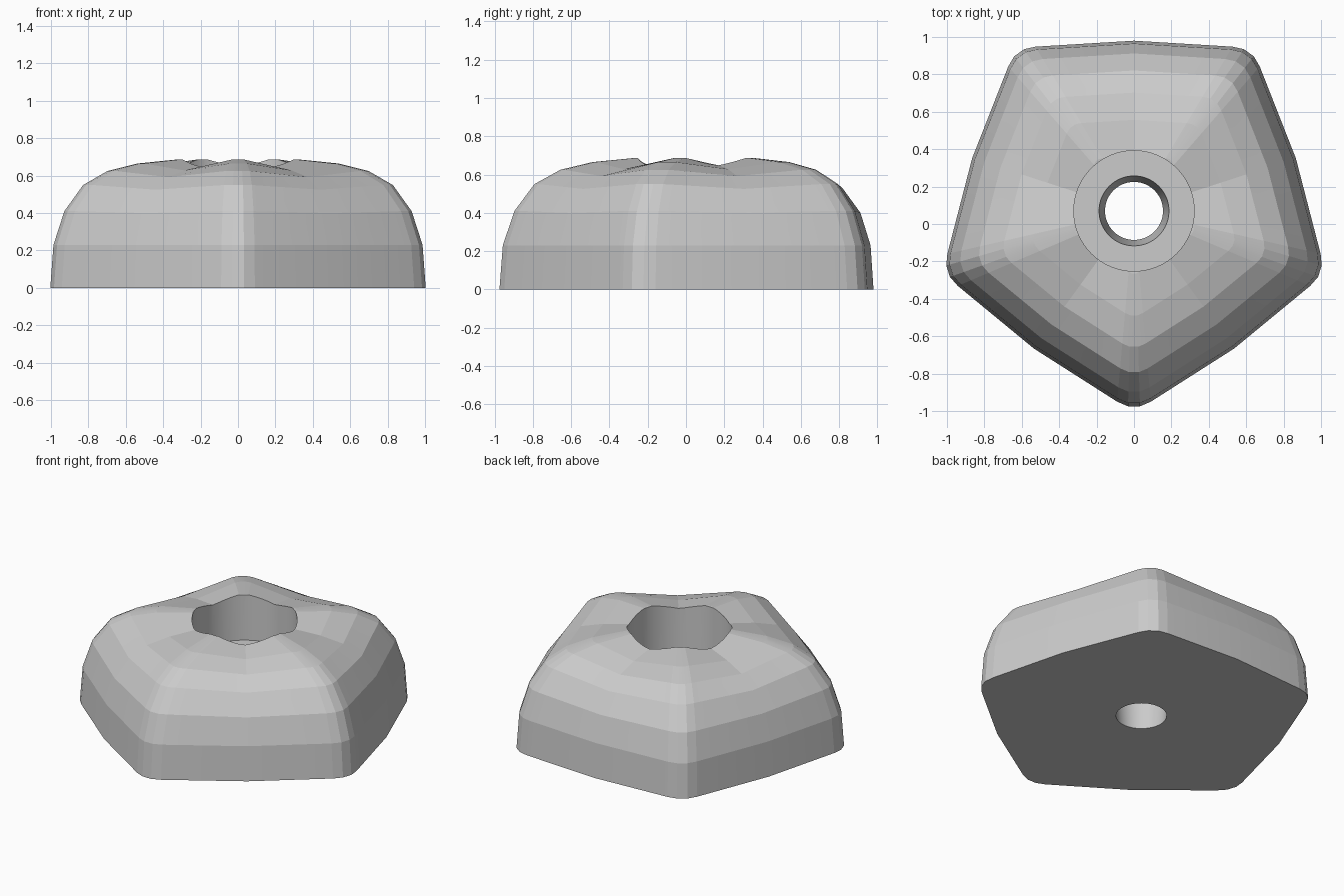
import bpy, bmesh, math

if "Cube" in bpy.data.objects:
    bpy.data.objects.remove(bpy.data.objects["Cube"])

CY = 0.07                     # centre of the pentagon and bolt hole
# outline of one corner (lateral, radial), repeated five times
CORNER = [(-0.09, 1.02), (-0.032, 1.045), (0.032, 1.045), (0.09, 1.02)]
MID = 0.91                    # radius at the middle of each side
# rings: scale, height at corners, height at side middles
RINGS = [(1.0, 0, 0), (0.983, 0.23, 0.23), (0.925, 0.41, 0.40), (0.825, 0.55, 0.525),
         (0.695, 0.625, 0.592), (0.535, 0.665, 0.628), (0.32, 0.687, 0.652)]


def make_object(name, bm):
    bmesh.ops.recalc_face_normals(bm, faces=bm.faces)
    mesh = bpy.data.meshes.new(name)
    bm.to_mesh(mesh)
    bm.free()
    obj = bpy.data.objects.new(name, mesh)
    bpy.context.collection.objects.link(obj)
    return obj


def bridge(bm, a, b):
    n = len(a)
    return [bm.faces.new((a[i], a[(i + 1) % n], b[(i + 1) % n], b[i])) for i in range(n)]


def body():
    bm = bmesh.new()
    loops = []
    for s, zc, zm in RINGS:
        loop = []
        for k in range(5):
            for lat, rad, z in [(l, r, zc) for l, r in CORNER] + [(None, MID, zm)]:
                a = -math.pi / 2 + k * math.tau / 5
                if lat is None:
                    a, lat = a + math.pi / 5, 0
                x = rad * math.cos(a) - lat * math.sin(a)
                y = rad * math.sin(a) + lat * math.cos(a)
                loop.append(bm.verts.new((x * s, y * s + CY, z)))
        loops.append(loop)
    for a, b in zip(loops, loops[1:]):
        bridge(bm, a, b)
    # flat base and a fan over the top
    bm.faces.new(loops[0][::-1])
    top = bm.verts.new((0, CY, 0.66))
    last = loops[-1]
    for i, v in enumerate(last):
        bm.faces.new((v, last[(i + 1) % len(last)], top))
    return make_object("climbing_hold", bm)


def bolt_cutter(n=64):
    # tapered bolt hole with a wide counterbore
    bm = bmesh.new()
    loops = [[bm.verts.new((r * math.cos(i * math.tau / n), CY + r * math.sin(i * math.tau / n), z))
              for i in range(n)]
             for r, z in [(0.155, -0.1), (0.155, 0.0), (0.187, 0.38), (0.322, 0.38), (0.322, 1.0)]]
    for a, b in zip(loops, loops[1:]):
        bridge(bm, a, b)
    bm.faces.new(loops[0][::-1])
    bm.faces.new(loops[-1])
    return make_object("bolt_cutter", bm)


hold = body()
cutter = bolt_cutter()
cutter.hide_render = True
mod = hold.modifiers.new("bolt_hole", 'BOOLEAN')
mod.operation = 'DIFFERENCE'
mod.solver = 'EXACT'
mod.object = cutter
bpy.context.view_layer.objects.active = hold
hold.select_set(True)
bpy.ops.object.modifier_apply(modifier=mod.name)
bpy.data.objects.remove(cutter)

# smooth only the round hole walls, keep the outside faceted
bpy.ops.object.shade_smooth_by_angle(angle=math.radians(7))
